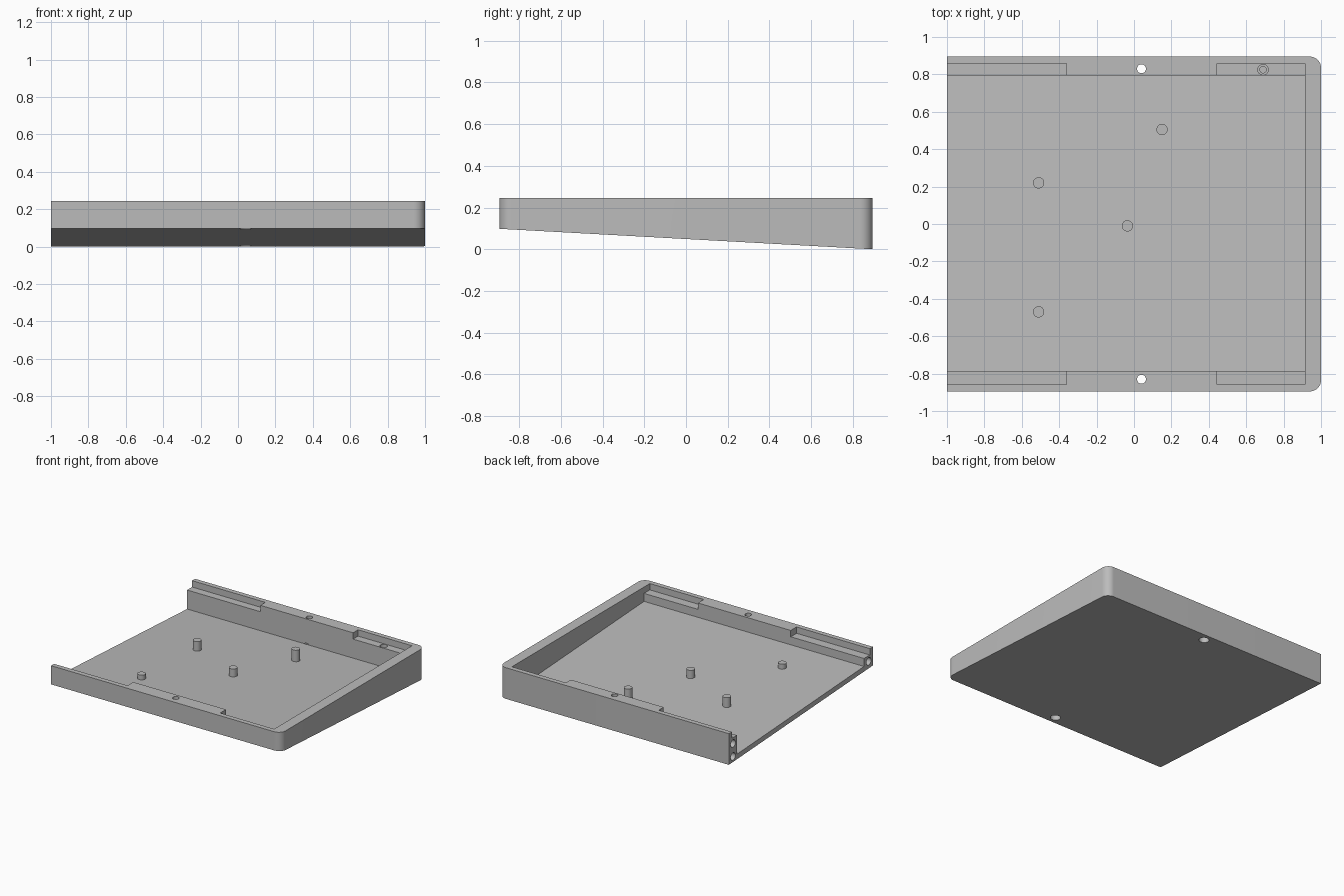
import bpy, bmesh, math
from mathutils import Matrix

if "Cube" in bpy.data.objects:
    bpy.data.objects.remove(bpy.data.objects["Cube"], do_unlink=True)

HALF_Y, TOP, FRONT_Z, OPEN_X = 0.895, 0.245, 0.098, -1.0
INNER_X, FLOOR = 0.915, 0.04

grey = bpy.data.materials.new("matte grey")
grey.use_nodes = True
grey.diffuse_color = (0.5, 0.5, 0.5, 1)
grey.node_tree.nodes["Principled BSDF"].inputs["Base Color"].default_value = grey.diffuse_color


def under(y):
    """Height of the sloping underside at depth y."""
    return FRONT_Z * (HALF_Y - y) / (2 * HALF_Y)


def make(name, bm):
    bmesh.ops.recalc_face_normals(bm, faces=bm.faces)
    mesh = bpy.data.meshes.new(name)
    bm.to_mesh(mesh)
    bm.free()
    mesh.materials.append(grey)
    ob = bpy.data.objects.new(name, mesh)
    bpy.context.collection.objects.link(ob)
    return ob


def prism(name, outline, bottom, top):
    """Upright prism whose underside follows bottom(y)."""
    bm = bmesh.new()
    low = [bm.verts.new((x, y, bottom(y))) for x, y in outline]
    high = [bm.verts.new((x, y, top)) for x, y in outline]
    bm.faces.new(low)
    bm.faces.new(high)
    for i in range(len(low)):
        j = (i + 1) % len(low)
        bm.faces.new((low[i], low[j], high[j], high[i]))
    return make(name, bm)


def box(name, x0, x1, y0, y1, bottom, top=0.4):
    return prism(name, [(x0, y0), (x1, y0), (x1, y1), (x0, y1)], bottom, top)


def rod(name, start, end, r, sides=32):
    """Cylinder along z, or along x when the ends differ in x."""
    bm = bmesh.new()
    along_x = start[0] != end[0]
    length = end[0] - start[0] if along_x else end[2] - start[2]
    turn = Matrix.Rotation(math.pi / 2 if along_x else 0, 4, "Y")
    mid = [(a + b) / 2 for a, b in zip(start, end)]
    bmesh.ops.create_cone(bm, cap_ends=True, segments=sides, radius1=r, radius2=r,
                          depth=length, matrix=Matrix.Translation(mid) @ turn)
    return make(name, bm)


def smooth(ob):
    bpy.ops.object.select_all(action="DESELECT")
    ob.select_set(True)
    bpy.context.view_layer.objects.active = ob
    bpy.ops.object.shade_smooth_by_angle(angle=math.radians(30))


# Wedge-shaped shell with two rounded corners on the closed end
R = 0.06
outline = [(OPEN_X, HALF_Y), (OPEN_X, -HALF_Y)]
for cy, start in ((-HALF_Y + R, -90), (HALF_Y - R, 0)):
    for i in range(13):
        a = math.radians(start + i * 7.5)
        outline.append((1 - R + R * math.cos(a), cy + R * math.sin(a)))
tray = prism("case_tray", outline, under, TOP)

# Open interior with a floor parallel to the underside
cutters = [box("cavity_cutter", -1.2, INNER_X, -0.785, 0.795, lambda y: under(y) + FLOOR)]

# Ledges along the inner edges of both long walls, and screw holes through them
for side, inner in ((-1, 0.75), (1, 0.75)):
    y0, y1 = sorted((side * inner, side * 0.857))
    for x0, x1 in ((-1.2, -0.362), (0.445, INNER_X)):
        cutters.append(box("ledge_cutter", x0, x1, y0, y1, lambda y: 0.195))
    y = side * 0.83
    cutters.append(rod("screw_cutter", (0.04, y, -0.1), (0.04, y, 0.4), 0.024))
    cutters.append(rod("head_cutter", (0.04, y, -0.1), (0.04, y, under(y) + 0.05), 0.037))

# Stepped blind hole in the back ledge
for r, z in ((0.028, 0.16), (0.017, 0.11)):
    cutters.append(rod("socket_cutter", (0.69, 0.825, z), (0.69, 0.825, 0.3), r))

# Joining-pin holes in the open ends of the walls
for y, z in ((0.843, 0.148), (0.843, 0.046), (-0.843, 0.15)):
    cutters.append(rod("pin_cutter", (-1.1, y, z), (-0.85, y, z), 0.029))

# Carve the shell and discard the cutters
bpy.context.view_layer.objects.active = tray
for c in cutters:
    c.hide_render = True
    mod = tray.modifiers.new("cut", "BOOLEAN")
    mod.operation, mod.solver, mod.object = "DIFFERENCE", "EXACT", c
    bpy.ops.object.modifier_apply(modifier=mod.name)
    bpy.data.objects.remove(c, do_unlink=True)
smooth(tray)

# Support pegs standing on the floor
for i, (x, y) in enumerate(((0.15, 0.505), (-0.51, 0.22), (-0.035, -0.01), (-0.51, -0.47))):
    smooth(rod(f"support_peg_{i + 1}", (x, y, under(y) + 0.02), (x, y, 0.153), 0.03))
